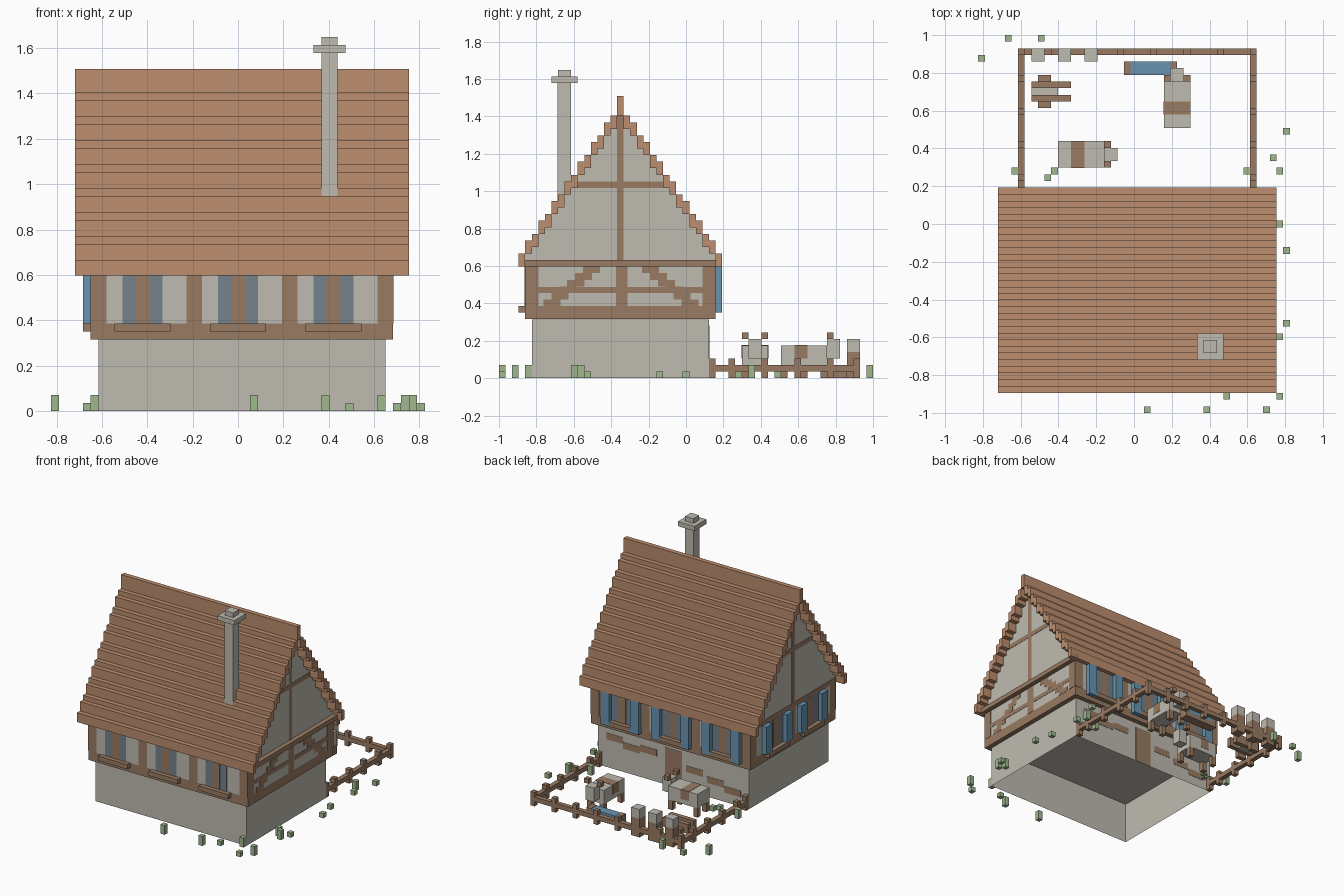
import bpy, bmesh

if "Cube" in bpy.data.objects:
    bpy.data.objects.remove(bpy.data.objects["Cube"])

# Everything is laid out on a block grid: 47 x 57 x 47 blocks
V = 2 / 57
OX, OY = -23.5, -28.5
T = 0.06  # plate thickness in blocks


def material(name, r, g, b):
    m = bpy.data.materials.new(name)
    m.diffuse_color = [((c / 255 + 0.055) / 1.055) ** 2.4 for c in (r, g, b)] + [1]
    m.use_nodes = True
    m.node_tree.nodes["Principled BSDF"].inputs["Base Color"].default_value = m.diffuse_color
    return m


TILE = material("roof_tile", 188, 141, 110)
PLASTER = material("plaster", 191, 187, 177)
WOOD = material("wood", 153, 123, 99)
GLASS = material("glass", 118, 130, 140)
BLUE = material("shutter_blue", 104, 148, 176)
GREEN = material("grass", 160, 184, 143)


def finish(name, bm, *mats):
    me = bpy.data.meshes.new(name)
    for v in bm.verts:
        v.co = ((v.co.x + OX) * V, (v.co.y + OY) * V, v.co.z * V)
    bm.to_mesh(me)
    bm.free()
    for m in mats:
        me.materials.append(m)
    bpy.context.collection.objects.link(bpy.data.objects.new(name, me))


def add_box(bm, x0, x1, y0, y1, z0, z1):
    for v in bmesh.ops.create_cube(bm, size=1)["verts"]:
        v.co = (x1 if v.co.x > 0 else x0, y1 if v.co.y > 0 else y0,
                z1 if v.co.z > 0 else z0)


def boxes(name, mat, items):
    """One object from boxes given as (x0, x1, y0, y1, z0, z1) in blocks."""
    bm = bmesh.new()
    for item in items:
        add_box(bm, *item)
    finish(name, bm, mat)


def side(where, a0, a1, z0, z1, depth=T):
    """Box standing out from one face of the upper storey."""
    return {"front": (a0, a1, 4 - depth, 4, z0, z1),
            "back": (a0, a1, 33, 33 + depth, z0, z1),
            "left": (5 - depth, 5, a0, a1, z0, z1),
            "right": (43, 43 + depth, a0, a1, z0, z1)}[where]


# Ground floor, open underneath with a ceiling on top
bm = bmesh.new()
add_box(bm, 6, 42, 5, 32, 0, 8.97)
bmesh.ops.delete(bm, geom=[f for f in bm.faces if f.calc_center_median().z < 0.1],
                 context="FACES_ONLY")
finish("ground_floor_wall", bm, PLASTER)

# Stepped roof courses, mirrored about the ridge
tops = [19 + k + (k + 1) // 2 for k in range(15)]
courses = [(3, 45, 18, 19, 40, 43)]
for k, t in enumerate(tops):
    courses += [(3, 45, y, y + 1, t - 2, t) for y in (3 + k, 33 - k)]
boxes("roof", TILE, courses)

# Upper storey and gables, extruded from their stepped outline
outline = [(4, 9), (4, 11)]
for k in range(1, 15):
    outline += [(3 + k, tops[k] - 2), (4 + k, tops[k] - 2)]
outline += [(18, 40)]
outline += [(37 - y, z) for y, z in reversed(outline)]
bm = bmesh.new()
rings = [[bm.verts.new((x, y, z)) for y, z in outline] for x in (5, 43)]
bm.faces.new(rings[0])
bm.faces.new(rings[1])
n = len(outline)
for i in range(n):
    j = (i + 1) % n
    if max(outline[i][1], outline[j][1]) < 19.5:  # the roof closes the rest
        bm.faces.new((rings[0][i], rings[0][j], rings[1][j], rings[1][i]))
bmesh.ops.recalc_face_normals(bm, faces=bm.faces)
bmesh.ops.bisect_plane(bm, geom=bm.verts[:] + bm.edges[:] + bm.faces[:],
                       plane_co=(0, 0, 11), plane_no=(0, 0, 1))
for f in bm.faces:
    f.material_index = 1 if f.calc_center_median().z < 11 else 0
finish("upper_storey", bm, PLASTER, WOOD)

# Chimney
boxes("chimney", PLASTER, [(34, 36, 8.95, 11, 27, 45), (33, 37, 8, 12, 45, 46),
                           (34, 36, 9, 11, 46, 47)])

# Timber framing
timber = []
for w in ("front", "back"):
    timber += [side(w, a, a + 2, 11, 17) for a in (5, 17, 29, 41)]
    timber += [side(w, 5, 43, 17, 18)]
for w in ("left", "right"):
    timber += [side(w, a, a + 2, 11, 17) for a in (4, 31)]
    timber += [side(w, 17.8, 19.6, 11, 17), side(w, 4, 33, 17, 18),
               side(w, 18, 19, 18, 40), side(w, 10.5, 26.5, 29, 30)]
timber += [side("right", 6, 31, 13, 13.9)]
for k in range(6):  # stepped diagonal braces
    a = 6.8 + 1.2 * k
    timber += [side("right", a, a + 2.6, 11 + k, 12 + k, T * 0.8),
               side("right", 34.6 - a, 37.2 - a, 11 + k, 12 + k, T * 0.8)]
boxes("timber_frame", WOOD, timber)
boxes("gable_tie_beam", WOOD, [(43, 44, 3, 34, 17, 18)])

# Windows, sills and shutters
glass, bars, sills, shutters = [], [], [], []
layout = [(w, a) for w in ("front", "back") for a in (9, 21, 33)]
layout += [("left", a) for a in (10, 22)]
for w, a in layout:
    glass.append(side(w, a, a + 5, 11, 17))
    bars.append(side(w, a + 1.65, a + 3.35, 11, 17, T * 1.6))
    sills.append(side(w, a - 1, a + 6, 10, 11, 1))
    if w != "front":
        shutters += [side(w, s, s + 2, 11 if w == "left" else 10, 17, 1)
                     for s in (a - 2, a + 5)]
    if w == "back":
        sills[-1] = side(w, a, a + 5, 10, 11, 1)
boxes("window_glass", GLASS, glass)
boxes("window_bars", WOOD, bars)
boxes("window_sills", WOOD, sills)
boxes("shutters", BLUE, shutters)

# Back door and worn patches on the back wall
boxes("door", WOOD, [(22, 26, 32, 32 + T, 0, 8)])
boxes("wall_patches", WOOD, [(a, a + 4, 32, 32 + T, z, z + 1.4) for a, z in
                             ((36, 6), (32, 5), (28, 5.5), (17, 4), (12, 3), (8, 2))])

# Yard fence
posts = [(x, x + 1, y, y + 1, 0, 3) for x in (6, 41) for y in (32, 35, 40, 45, 50, 54)]
posts += [(x, x + 1, 54, 55, 0, 3) for x in range(11, 40, 5)]
rails = [(6, 7, 32, 55, 1, 2), (41, 42, 32, 55, 1, 2), (7, 41, 54, 55, 1, 2)]
boxes("fence", WOOD, posts + rails)


# Cows: local u runs tail to head, w across the body
def cow(name, place):
    legs = [(u, u + 1, w, w + 1, 0, 2) for u in (0, 6) for w in (0, 3)]
    horns = [(7, 8, w, w + 1, 6, 7) for w in (0, 3)]
    parts = (("body", PLASTER, [(0, 7, 0, 4, 2, 5), (7, 9, 1, 3, 3, 6)]),
             ("legs", WOOD, legs), ("horns", WOOD, horns),
             ("patch", WOOD, [(2, 4, -T, 4 + T, 3, 5 + T)]))
    for part, mat, items in parts:
        boxes(name + "_" + part, mat, [place(*i) for i in items])


cow("cow_one", lambda a, b, c, d, e, f: (12 + a, 12 + b, 37 + c, 37 + d, e, f))
cow("cow_two", lambda a, b, c, d, e, f: (28 + c, 28 + d, 43 + a, 43 + b, e, f))

# Water trough
boxes("trough", WOOD, [(22, 30, 51, 53, 0, 1), (22, 23, 51, 53, 1, 2), (29, 30, 51, 53, 1, 2)])
boxes("trough_water", BLUE, [(23, 29, 51, 53, 1, 1.9)])

# Hand cart
boxes("cart_bed", PLASTER, [(8, 12, 48, 49, 1, 2)])
boxes("cart_frame", WOOD, [(8, 14, y, y + 1, 1, 3) for y in (47, 49)])
boxes("cart_wheels", WOOD, [(9, 11, y, y + 1, 0, 2) for y in (46, 50)])

# Beehives along the back fence
boxes("hive_bases", WOOD, [(x, x + 2, 53, 55, 0, 4) for x in (8, 12, 16)])
boxes("hive_tops", PLASTER, [(x, x + 2, 53, 55, 4, 6) for x in (8, 12, 16)])

# Grass tufts (x, y, height)
tufts = [(0, 53, 2), (4, 56, 1), (9, 56, 2), (46, 42, 1), (44, 38, 2), (45, 36, 1),
         (40, 36, 2), (5, 36, 2), (10, 35, 1), (11, 36, 1), (45, 28, 1), (46, 24, 1),
         (46, 13, 1), (45, 11, 2), (44, 12, 2), (45, 2, 2), (43, 0, 1), (34, 0, 2),
         (25, 0, 2), (37, 2, 1), (41, 4, 2)]
boxes("grass_tufts", GREEN, [(x, x + 1, y, y + 1, 0, h) for x, y, h in tufts])
